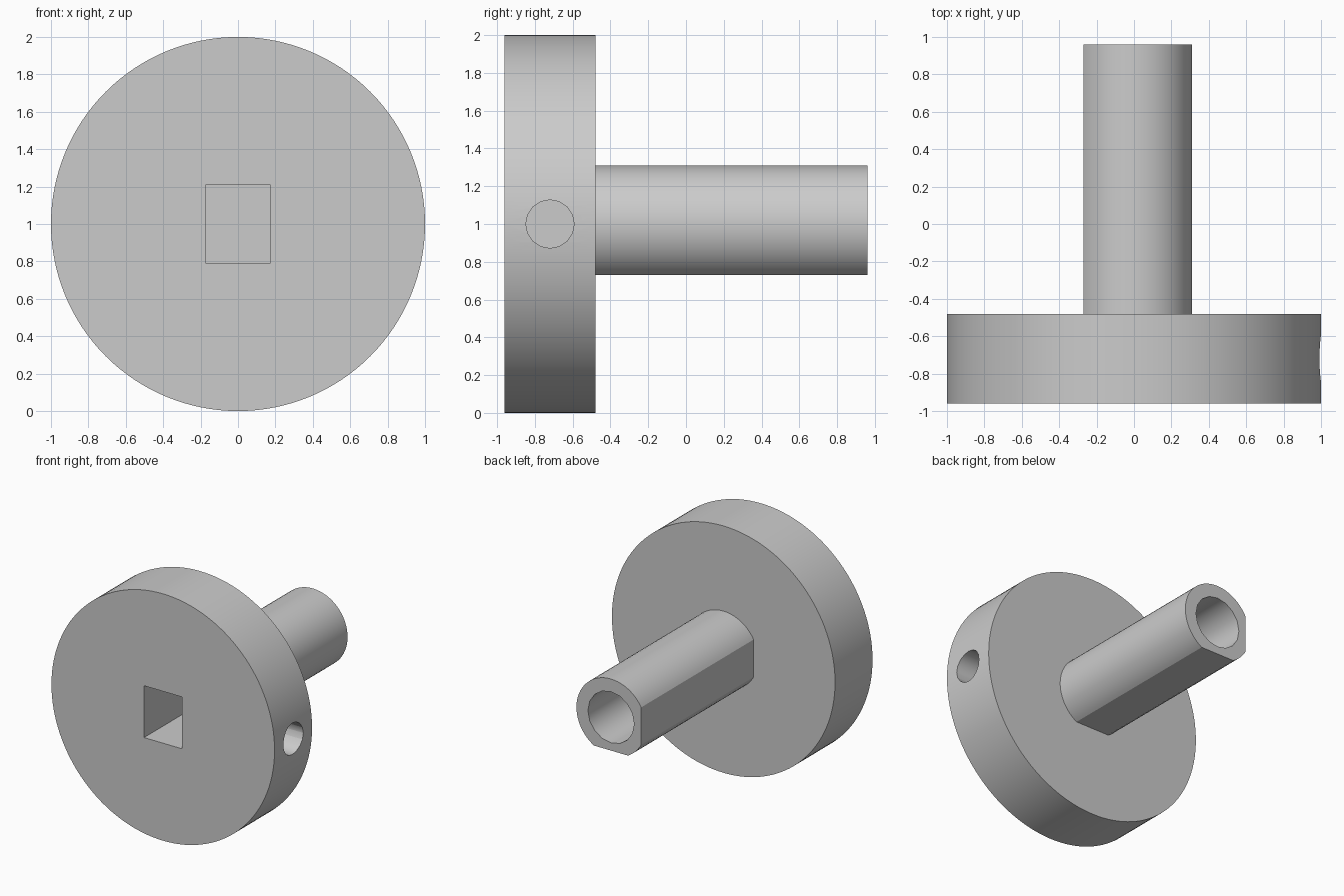
import bpy, bmesh, math
from mathutils import Matrix, Vector

cube = bpy.data.objects.get("Cube")
if cube:
    bpy.data.objects.remove(cube, do_unlink=True)

AXIS_Z = 1.0
FRONT, FLANGE_BACK, BACK = -0.96, -0.48, 0.96
SHAFT_R, FLAT = 0.31, 0.27

grey = bpy.data.materials.new("plain grey")
grey.use_nodes = True
grey.diffuse_color = (0.6, 0.6, 0.6, 1)
grey.node_tree.nodes["Principled BSDF"].inputs["Base Color"].default_value = grey.diffuse_color


def add_object(name, bm):
    mesh = bpy.data.meshes.new(name)
    bmesh.ops.recalc_face_normals(bm, faces=bm.faces)
    bm.to_mesh(mesh)
    bm.free()
    mesh.materials.append(grey)
    obj = bpy.data.objects.new(name, mesh)
    bpy.context.collection.objects.link(obj)
    return obj


def rod(start, end, radius, sides):
    """Closed cylinder between two points."""
    start, end = Vector(start), Vector(end)
    span = end - start
    turn = span.to_track_quat('Z', 'Y').to_matrix().to_4x4()
    bm = bmesh.new()
    bmesh.ops.create_cone(bm, cap_ends=True, segments=sides, radius1=radius, radius2=radius,
                          depth=span.length, matrix=Matrix.Translation((start + end) / 2) @ turn)
    return bm


def combine(target, tool, operation):
    """Apply a boolean and discard the tool."""
    mod = target.modifiers.new(operation.lower(), 'BOOLEAN')
    mod.operation, mod.object, mod.solver = operation, tool, 'EXACT'
    bpy.context.view_layer.objects.active = target
    bpy.ops.object.modifier_apply(modifier=mod.name)
    bpy.data.objects.remove(tool, do_unlink=True)


# Round flange
hub = add_object("flanged_shaft", rod((0, FRONT, AXIS_Z), (0, FLANGE_BACK, AXIS_Z), 1.0, 128))

# Shaft with one side flat and one bottom flat, rooted inside the flange
bm = rod((0, FLANGE_BACK - 0.1, AXIS_Z), (0, BACK, AXIS_Z), SHAFT_R, 64)
for normal in (Vector((-1, 0, 0)), Vector((0, 0, -1))):
    cut = bmesh.ops.bisect_plane(bm, geom=bm.verts[:] + bm.edges[:] + bm.faces[:],
                                 plane_co=Vector((0, 0, AXIS_Z)) + normal * FLAT,
                                 plane_no=normal, clear_outer=True)
    edges = [e for e in cut["geom_cut"] if isinstance(e, bmesh.types.BMEdge)]
    bmesh.ops.contextual_create(bm, geom=edges)
combine(hub, add_object("shaft", bm), 'UNION')

# Rectangular socket in the front
bm = bmesh.new()
socket_front, socket_end = FRONT - 0.1, -0.24
bmesh.ops.create_cube(bm, size=1)
bmesh.ops.scale(bm, verts=bm.verts, vec=(0.34, socket_end - socket_front, 0.42))
bmesh.ops.translate(bm, verts=bm.verts, vec=(0, (socket_front + socket_end) / 2, AXIS_Z))
combine(hub, add_object("socket_cutter", bm), 'DIFFERENCE')

# Round bore in the shaft end
combine(hub, add_object("bore_cutter", rod((0, 0, AXIS_Z), (0, BACK + 0.1, AXIS_Z), 0.207, 16)),
        'DIFFERENCE')

# Radial screw hole from the rim into the socket
combine(hub, add_object("screw_hole_cutter",
                        rod((0.1, -0.72, AXIS_Z), (1.1, -0.72, AXIS_Z), 0.128, 16)), 'DIFFERENCE')

bpy.ops.object.select_all(action='DESELECT')
hub.select_set(True)
bpy.context.view_layer.objects.active = hub
bpy.ops.object.shade_smooth_by_angle(angle=math.radians(25))
